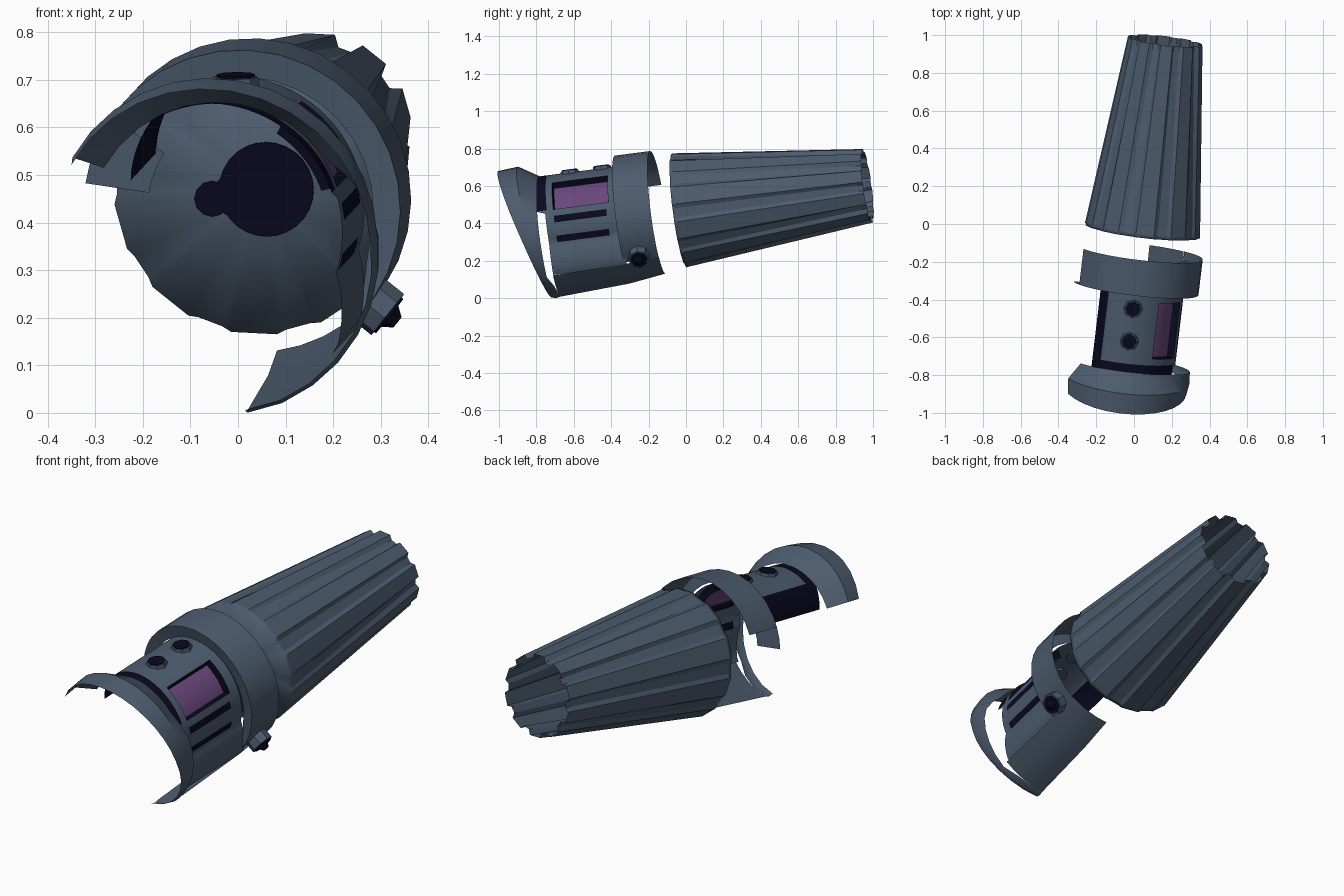
import bpy, bmesh
from math import sin, cos, radians
from mathutils import Vector, Matrix

cube = bpy.data.objects.get("Cube")
if cube:
    bpy.data.objects.remove(cube, do_unlink=True)


def material(name, rgb):
    mat = bpy.data.materials.new(name)
    mat.use_nodes = True
    mat.diffuse_color = (*rgb, 1)
    mat.node_tree.nodes["Principled BSDF"].inputs["Base Color"].default_value = (*rgb, 1)
    return mat


MATS = [material("slate_metal", (0.073, 0.106, 0.155)),
        material("dark_navy", (0.003, 0.0025, 0.014)),
        material("purple_glass", (0.14, 0.062, 0.20))]
SLATE, NAVY, PURPLE = range(3)

# Tilted frame: local Y runs along the tool, origin at the handle's front centre
Y = Vector((0.12, 1, 0.13)).normalized()
X = Y.cross(Vector((0, 0, 1))).normalized()
FRAME = Matrix.Translation((0.045, -0.035, 0.47)) @ Matrix((X, Y, X.cross(Y))).transposed().to_4x4()


def polar(angle, radius, s):
    a = radians(angle)
    return Vector((radius * cos(a), s, radius * sin(a)))


def blend(value, low, high):
    """0 at low, 1 at high, clamped."""
    return min(1, max(0, (value - low) / (high - low)))


def finish(bm, name, auto_smooth=True):
    bm.transform(FRAME)
    mesh = bpy.data.meshes.new(name)
    bm.to_mesh(mesh)
    bm.free()
    for mat in MATS:
        mesh.materials.append(mat)
    obj = bpy.data.objects.new(name, mesh)
    bpy.context.collection.objects.link(obj)
    if auto_smooth:
        bpy.ops.object.select_all(action='DESELECT')
        obj.select_set(True)
        bpy.context.view_layer.objects.active = obj
        bpy.ops.object.shade_smooth_by_angle(angle=radians(35))


def sheet(name, start, end, step, stations, colour=None):
    """Open curved sheet; stations(angle) gives (radius, s) pairs along the tool."""
    bm = bmesh.new()
    n = max(1, round((end - start) / step))
    angles = [start + (end - start) * i / n for i in range(n + 1)]
    rows = [[bm.verts.new(polar(a, r, s)) for r, s in stations(a)] for a in angles]
    for i in range(n):
        mid = (angles[i] + angles[i + 1]) / 2
        for j in range(len(rows[i]) - 1):
            quad = (rows[i][j], rows[i][j + 1], rows[i + 1][j + 1], rows[i + 1][j])
            face = bm.faces.new(quad)
            if colour:
                face.material_index = colour(mid, j)
    glass = [f for f in bm.faces if f.material_index == PURPLE]
    if glass:  # recess the window
        bm.normal_update()
        walls = bmesh.ops.inset_region(bm, faces=glass, thickness=0.005, depth=-0.035)
        for f in walls["faces"]:
            f.material_index = NAVY
    finish(bm, name)


def post(name, base, direction, height, r0, r1, sides, colour):
    bm = bmesh.new()
    turn = direction.to_track_quat('Z', 'Y').to_matrix().to_4x4()
    place = Matrix.Translation(base + direction * height / 2) @ turn
    bmesh.ops.create_cone(bm, cap_ends=True, segments=sides, radius1=r0, radius2=r1,
                          depth=height, matrix=place)
    for f in bm.faces:
        f.material_index = colour
    finish(bm, name)


# Fluted tapering handle: closed at the front, open at the back, ten ribs
bm = bmesh.new()
rings = []
for s in (0, 0.02, 1.02):
    t = s / 1.02
    ring = []
    for k in range(10):
        for offset, rib in ((-9, 1), (9, 1), (13, 0), (23, 0)):
            front, back = (0.309, 0.2) if rib else (0.302, 0.176)
            ring.append(bm.verts.new(polar(87 + 36 * k + offset, front + (back - front) * t, s)))
    rings.append(ring)
count = len(rings[0])
for near, far in zip(rings, rings[1:]):
    for i in range(count):
        k = (i + 1) % count
        bm.faces.new((near[i], far[i], far[k], near[k]))
    for v, w in zip(near, far):  # crisp rib edges
        bm.edges.get((v, w)).smooth = False
hub = bm.verts.new((0, 0, 0))
for i in range(count):
    bm.faces.new((hub, rings[0][i], rings[0][(i + 1) % count]))
bmesh.ops.recalc_face_normals(bm, faces=bm.faces[:])
for f in bm.faces:
    f.smooth = True
finish(bm, "handle", auto_smooth=False)

# Dark key-shaped mark on the handle's front face
FORWARD = Vector((0, -1, 0))
post("front_mark", Vector((0.015, 0, 0)), FORWARD, 0.006, 0.1, 0.1, 28, NAVY)
post("front_mark_end", Vector((-0.1, 0, -0.02)), FORWARD, 0.006, 0.038, 0.038, 12, NAVY)
post("front_mark_bridge", Vector((-0.07, 0, -0.01)), FORWARD, 0.005, 0.045, 0.045, 4, NAVY)


def low_flare(a):
    """Extra radius of the front towards the lowest corner."""
    return 0.042 * blend(a, 0, -75)


# Slanted front rim: narrows to the body above, stands clear of it at the lower right
def rim_profile(a):
    front = -0.84 - 0.1 * sin(radians(a))
    back = -0.725 + 0.035 * blend(a, -48, -62)
    neck = 0.338 + low_flare(a) - 0.06 * blend(a, 5, 35)
    return (0.334 + low_flare(a), front), (0.343 + low_flare(a), (front + back) / 2), (neck, back)


sheet("front_rim", -82, 150, 11.6, rim_profile)


# Body with recessed window, slots and dark border; its lower side flares into the strip
def body_profile(a):
    radius = 0.277 - 0.02 * max(0, cos(radians(a))) - 0.0022 * max(0, a - 120)
    radius += 0.085 * blend(a, -20, -46)
    front = -0.74 if a > 18 else -0.69
    return [(radius, s) for s in (front, -0.68, -0.645, -0.36, -0.345, -0.29)]


def body_colour(a, column):
    if a > 120 or (column == 0 and a > 20):
        return NAVY
    if 20 < a < 60 and column in (2, 3):
        return PURPLE
    slot = 4 < a < 12 or -20 < a < -12
    return NAVY if slot and column == 2 else SLATE


sheet("body", -48, 148, 4, body_profile, body_colour)

# Lower strip joining the rim to the collar
sheet("lower_strip", -82, -46, 9,
      lambda a: ((0.338 + low_flare(a), -0.69), (0.337 + low_flare(a) / 2, -0.31), (0.33, -0.115)))


# Collar with an inward front lip and a thin flap at its left end
def collar_profile(a):
    lip = 0.277 + 0.055 * blend(a, -20, -46)
    return (lip, -0.30), (0.335, -0.307), (0.335, -0.115)


sheet("collar", -46, 153, 11, collar_profile)
sheet("collar_flap", 145, 171, 9, lambda a: ((0.2, -0.30), (0.335, -0.307)))

# Two push buttons on top of the body
for label, s in (("rear", -0.385), ("front", -0.56)):
    up = polar(90, 1, 0)
    post(label + "_button", polar(90, 0.262, s), up, 0.026, 0.052, 0.047, 8, SLATE)
    post(label + "_button_cap", polar(90, 0.285, s), up, 0.008, 0.041, 0.041, 8, NAVY)

# Side knob on the collar
out = polar(-39, 1, 0)
post("side_knob", polar(-39, 0.30, -0.215), out, 0.078, 0.056, 0.056, 8, SLATE)
post("side_knob_cap", polar(-39, 0.375, -0.215), out, 0.008, 0.047, 0.047, 8, NAVY)
post("side_knob_tip", polar(-39, 0.382, -0.215), out, 0.022, 0.03, 0.014, 6, NAVY)
